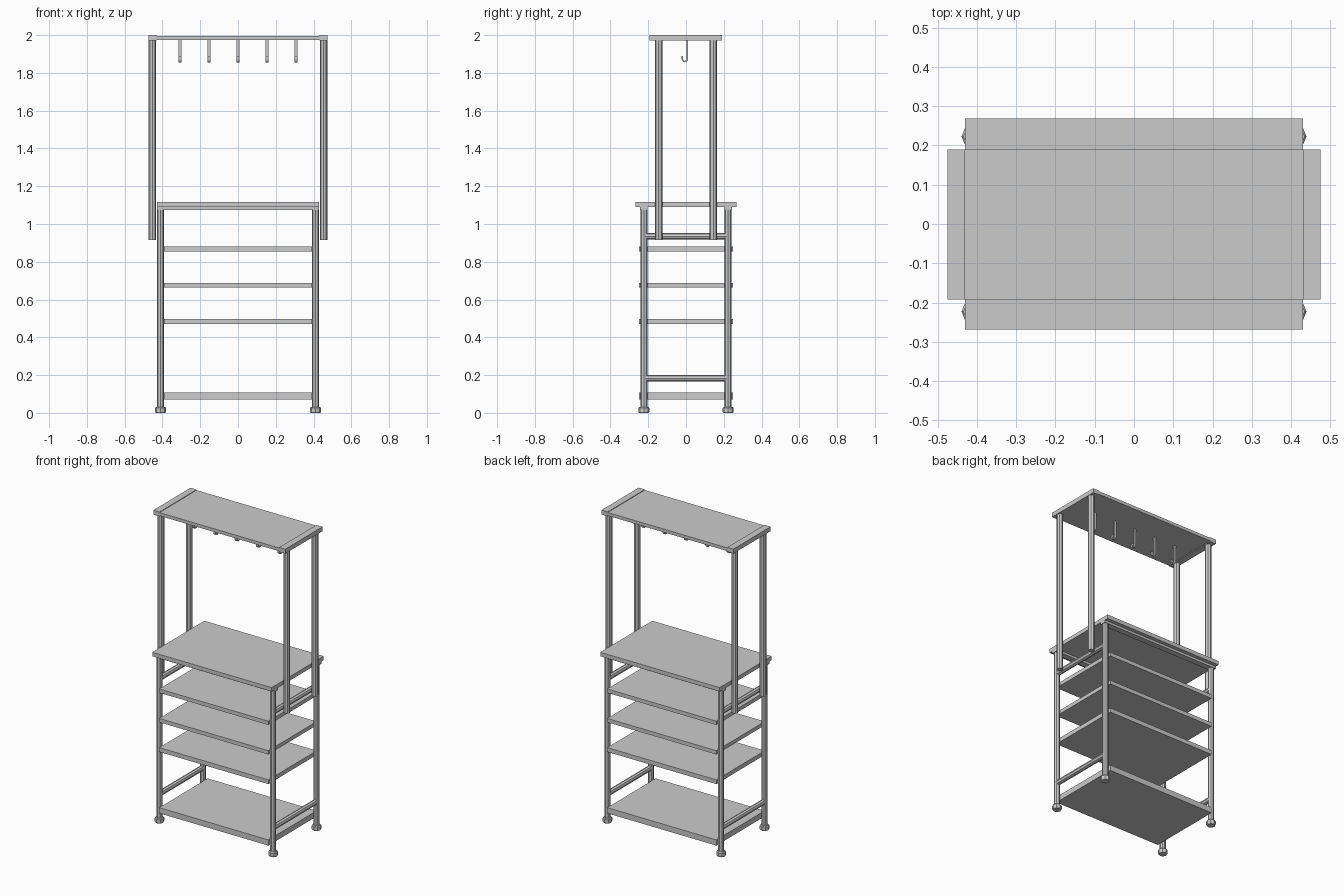
import bpy, bmesh, math
from mathutils import Vector

if "Cube" in bpy.data.objects:
    bpy.data.objects.remove(bpy.data.objects["Cube"])


def finish(name, bm):
    bmesh.ops.recalc_face_normals(bm, faces=bm.faces)
    me = bpy.data.meshes.new(name)
    bm.to_mesh(me)
    bm.free()
    ob = bpy.data.objects.new(name, me)
    bpy.context.collection.objects.link(ob)
    return ob


def box(name, x0, x1, y0, y1, z0, z1):
    bm = bmesh.new()
    bmesh.ops.create_cube(bm, size=1)
    for v in bm.verts:
        v.co = Vector(((x0 + x1) / 2 + v.co.x * (x1 - x0),
                       (y0 + y1) / 2 + v.co.y * (y1 - y0),
                       (z0 + z1) / 2 + v.co.z * (z1 - z0)))
    return finish(name, bm)


def tube(name, a, b, r, sides=8):
    a, b = Vector(a), Vector(b)
    bm = bmesh.new()
    bmesh.ops.create_cone(bm, cap_ends=True, segments=sides, radius1=r, radius2=r,
                          depth=(b - a).length)
    q = (b - a).to_track_quat('Z', 'Y')
    for v in bm.verts:
        v.co = (a + b) / 2 + q @ v.co
    return finish(name, bm)


def turned(name, x, y, profile, sides=8):
    bm = bmesh.new()
    rings = [[bm.verts.new((x + r * math.cos(2 * math.pi * i / sides),
                            y + r * math.sin(2 * math.pi * i / sides), z))
              for i in range(sides)] for r, z in profile]
    for lo, hi in zip(rings, rings[1:]):
        for i in range(sides):
            j = (i + 1) % sides
            bm.faces.new((lo[i], lo[j], hi[j], hi[i]))
    bm.faces.new(rings[0])
    bm.faces.new(rings[-1])
    return finish(name, bm)


def hook(name, x, width=0.016, t=0.004):
    # J-shaped strip: centre line and its normals in the y-z plane
    r, cy, cz = 0.013, -0.006, 1.873
    line = [((cy + r, 1.98), (1, 0))]
    for i in range(9):
        a = -math.pi * i / 8
        n = (math.cos(a), math.sin(a))
        line.append(((cy + r * n[0], cz + r * n[1]), n))
    line.append(((cy - r, 1.89), (-1, 0)))
    bm = bmesh.new()
    rings = [[bm.verts.new((x + sx * width / 2, p[0] + s * t * n[0], p[1] + s * t * n[1]))
              for sx, s in ((-1, -1), (1, -1), (1, 1), (-1, 1))] for p, n in line]
    for lo, hi in zip(rings, rings[1:]):
        for i in range(4):
            j = (i + 1) % 4
            bm.faces.new((lo[i], lo[j], hi[j], hi[i]))
    bm.faces.new(rings[0])
    bm.faces.new(rings[-1])
    return finish(name, bm)


LX, LY, UX, UY = 0.41, 0.223, 0.453, 0.145

for sx, side in ((-1, "left"), (1, "right")):
    for sy, end in ((-1, "front"), (1, "back")):
        # lower posts with feet, and upper posts outside them
        tube(f"lower_post_{side}_{end}", (sx * LX, sy * LY, 0.02), (sx * LX, sy * LY, 1.09), 0.018)
        turned(f"foot_{side}_{end}", sx * LX, sy * LY,
               [(0.025, 0), (0.029, 0.006), (0.029, 0.026), (0.024, 0.032)])
        tube(f"upper_post_{side}_{end}", (sx * UX, sy * UY, 0.914), (sx * UX, sy * UY, 1.98), 0.02)
    # side rails
    for z, lab in ((0.183, "low"), (0.935, "high")):
        tube(f"side_rail_{side}_{lab}", (sx * LX, -LY, z), (sx * LX, LY, z), 0.017)
    # end bar carrying the top shelf
    x0, x1 = sorted((sx * 0.431, sx * 0.475))
    box(f"top_end_bar_{side}", x0, x1, -0.192, 0.19, 1.971, 2.0)

# shelves between the posts
for i, (z0, z1) in enumerate(((0.07, 0.107), (0.47, 0.498), (0.663, 0.688), (0.855, 0.88))):
    box(f"shelf_{i + 1}", -0.393, 0.393, -0.249, 0.249, z0, z1)

# worktop with long rails beneath
box("worktop", -0.43, 0.43, -0.268, 0.268, 1.09, 1.116)
for sy, end in ((-1, "front"), (1, "back")):
    y0, y1 = sorted((sy * 0.204, sy * 0.243))
    box(f"worktop_rail_{end}", -0.43, 0.43, y0, y1, 1.075, 1.09)

# top shelf and hooks
box("top_shelf", -0.431, 0.431, -0.192, 0.19, 1.975, 1.996)
for i in range(5):
    hook(f"hook_{i + 1}", (i - 2) * 0.154)
